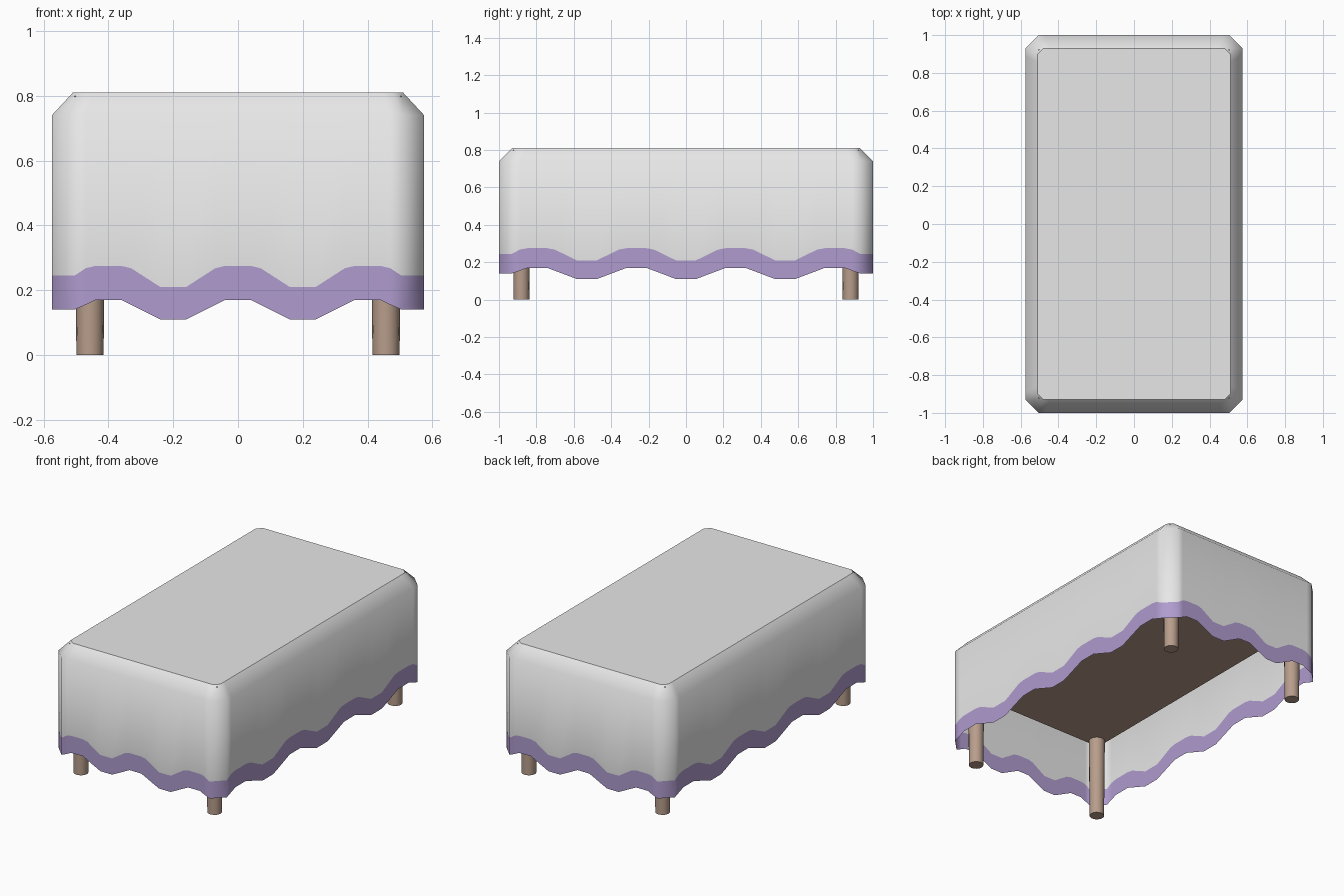
import bpy
import bmesh
from math import cos, sin, tau

cube = bpy.data.objects.get("Cube")
if cube:
    bpy.data.objects.remove(cube)


def material(name, rgb):
    mat = bpy.data.materials.new(name)
    mat.use_nodes = True
    mat.diffuse_color = (*rgb, 1)
    bsdf = mat.node_tree.nodes["Principled BSDF"]
    bsdf.inputs["Base Color"].default_value = (*rgb, 1)
    return mat


CLOTH = material("pale grey cloth", (0.8, 0.8, 0.8))
TRIM = material("lilac trim", (0.43, 0.33, 0.62))
WOOD = material("brown wood", (0.48, 0.34, 0.26))


def add_object(name, bm, *mats):
    mesh = bpy.data.meshes.new(name)
    bm.normal_update()
    bm.to_mesh(mesh)
    bm.free()
    for mat in mats:
        mesh.materials.append(mat)
    obj = bpy.data.objects.new(name, mesh)
    bpy.context.collection.objects.link(obj)
    return obj


# Scalloped hem: position, trim bottom and trim top within half a wave
HEM = [(0.2, 0.17, 0.275), (0.35, 0.155, 0.268), (0.8, 0.11, 0.21)]


def side_profile(length, hill, half_wave):
    """Points (t, bottom, top) along one side; hill is one crest position."""
    points = [(-length, 0.14, 0.245), (length, 0.14, 0.245)]
    for k in range(-4, 5):
        for direction in (-1, 1):
            for part, low, high in HEM:
                t = hill + 2 * k * half_wave + direction * part * half_wave
                if abs(t) < length - 0.02:
                    points.append((t, low, high))
    return sorted(points)


# Cloth: walk round the chamfered rectangle, counter-clockwise from above
front = side_profile(0.505, 0.0, 0.2)
flank = side_profile(0.93, 0.265, 0.265)
loop = []
for s in (1, -1):
    loop += [((s * t, -s), (s * t * 0.95, -s * 0.93), lo, hi) for t, lo, hi in front]
    loop += [((s * 0.575, s * t), (s * 0.51, s * t * 0.968), lo, hi) for t, lo, hi in flank]

bm = bmesh.new()
rings = [
    [bm.verts.new((*wall, lo)) for wall, rim, lo, hi in loop],
    [bm.verts.new((*wall, hi)) for wall, rim, lo, hi in loop],
    [bm.verts.new((*wall, 0.74)) for wall, rim, lo, hi in loop],
    [bm.verts.new((*rim, 0.81)) for wall, rim, lo, hi in loop],
]
for level, (a, b) in enumerate(zip(rings, rings[1:])):
    for i in range(len(loop)):
        j = (i + 1) % len(loop)
        face = bm.faces.new((a[i], a[j], b[j], b[i]))
        face.smooth = True
        face.material_index = 1 if level == 0 else 0
top = bm.faces.new(rings[-1])
for edge in top.edges:
    edge.smooth = False
add_object("tablecloth", bm, CLOTH, TRIM)

# Wooden body under the cloth
bm = bmesh.new()
bmesh.ops.create_cube(bm, size=1)
for v in bm.verts:
    v.co = (v.co.x * 1.01, v.co.y * 1.85, 0.65 + v.co.z * 0.3)
add_object("table_body", bm, WOOD)

# Four slightly tapered legs
for x, side in ((0.457, "left"), (-0.457, "right")):
    for y, end in ((-0.88, "front"), (0.88, "back")):
        bm = bmesh.new()
        bmesh.ops.create_cone(bm, cap_ends=True, segments=16,
                              radius1=0.042, radius2=0.047, depth=0.52)
        bmesh.ops.translate(bm, verts=bm.verts, vec=(x, y, 0.26))
        for face in bm.faces:
            face.smooth = len(face.verts) == 4
        for edge in bm.edges:
            edge.smooth = all(f.smooth for f in edge.link_faces)
        add_object(f"{end}_{side}_leg", bm, WOOD)
